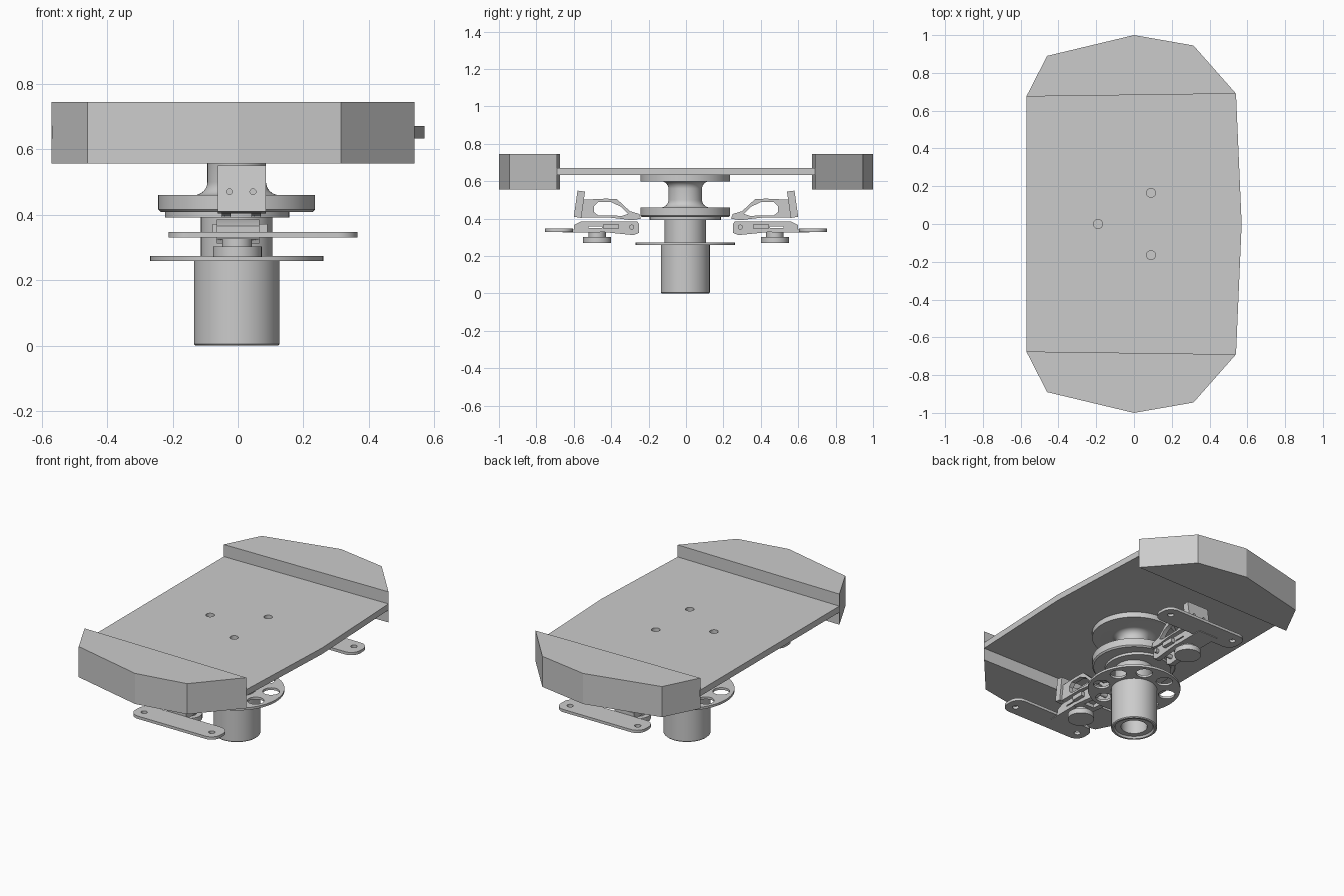
import bpy, bmesh, math
from mathutils import Vector

if "Cube" in bpy.data.objects:
    bpy.data.objects.remove(bpy.data.objects["Cube"])

grey = bpy.data.materials.new("satin_grey")
grey.use_nodes = True
grey.diffuse_color = (0.6, 0.6, 0.6, 1)
grey.node_tree.nodes["Principled BSDF"].inputs["Base Color"].default_value = (0.6, 0.6, 0.6, 1)
CX = -0.004  # column axis


def finish(name, bm):
    bmesh.ops.recalc_face_normals(bm, faces=bm.faces)
    mesh = bpy.data.meshes.new(name)
    bm.to_mesh(mesh)
    bm.free()
    mesh.materials.append(grey)
    ob = bpy.data.objects.new(name, mesh)
    bpy.context.collection.objects.link(ob)
    return ob


def prism(name, points, depth):
    """Closed outline of 3D points pushed along a depth vector."""
    bm = bmesh.new()
    face = bm.faces.new([bm.verts.new(p) for p in points])
    out = bmesh.ops.extrude_face_region(bm, geom=[face])["geom"]
    bmesh.ops.translate(bm, vec=depth, verts=[v for v in out if isinstance(v, bmesh.types.BMVert)])
    return finish(name, bm)


def slab(name, outline, z0, z1):
    return prism(name, [(x, y, z0) for x, y in outline], (0, 0, z1 - z0))


def side_plate(name, outline, x0, x1):
    return prism(name, [(x0, y, z) for y, z in outline], (x1 - x0, 0, 0))


def box(name, x0, x1, y0, y1, z0, z1):
    return slab(name, [(x0, y0), (x1, y0), (x1, y1), (x0, y1)], z0, z1)


def rounded(x0, x1, y0, y1, r, n=8):
    pts = []
    for k, (cx, cy) in enumerate([(x1 - r, y1 - r), (x0 + r, y1 - r), (x0 + r, y0 + r), (x1 - r, y0 + r)]):
        for i in range(n + 1):
            a = (k + i / n) * math.pi / 2
            pts.append((cx + r * math.cos(a), cy + r * math.sin(a)))
    return pts


def circle(x, y, r, n=32):
    return [(x + r * math.cos(i * math.tau / n), y + r * math.sin(i * math.tau / n)) for i in range(n)]


def disc(name, x, y, r, z0, z1):
    return slab(name, circle(x, y, r, 64 if r > 0.1 else 32), z0, z1)


def cut(ob, cutters):
    for c in cutters:
        c.hide_render = True
        m = ob.modifiers.new("cut", "BOOLEAN")
        m.operation, m.solver, m.object = "DIFFERENCE", "EXACT", c
        bpy.context.view_layer.objects.active = ob
        bpy.ops.object.modifier_apply(modifier=m.name)
        bpy.data.objects.remove(c)
    return ob


def lathe(name, profile, steps=64):
    bm = bmesh.new()
    verts = [bm.verts.new((CX + r, CX, z)) for r, z in profile]
    edges = [bm.edges.new(p) for p in zip(verts, verts[1:])]
    bmesh.ops.spin(bm, geom=verts + edges, cent=(CX, CX, 0), axis=(0, 0, 1),
                   angle=math.tau, steps=steps, use_duplicate=False)
    bmesh.ops.remove_doubles(bm, verts=bm.verts, dist=0.0002)
    return finish(name, bm)


# Deck plate with three bolt holes
deck = slab("deck_plate", [(-0.57, -0.68), (0.54, -0.69), (0.57, 0), (0.54, 0.69), (-0.57, 0.68)], 0.633, 0.671)
bolts = [(0.09, 0.165), (0.09, -0.165), (-0.19, 0)]
cut(deck, [disc("hole", x, y, 0.024, 0.6, 0.7) for x, y in bolts])

# Faceted end blocks
end = [(-0.57, 0.675), (0.54, 0.69), (0.315, 0.945), (0, 1), (-0.46, 0.89)]
for s, side in ((1, "rear"), (-1, "front")):
    slab(side + "_end_block", [(x, s * y) for x, y in end], 0.557, 0.745)

# Spool: two flanges joined by a filleted neck
fillet = [(0.09 + 0.04 * (1 - math.cos(a)), 0.04 * (1 - math.sin(a)))
          for a in [i * math.pi / 16 for i in range(8, -1, -1)]]
lower = [(r, 0.46 + 0.04 - z) for r, z in fillet]
upper = [(r, 0.56 + z) for r, z in fillet]
neck = [(0.13, 0.46)] + [(0.09 + 0.04 * (1 - math.sin(a)), 0.46 + 0.04 * (1 - math.cos(a)))
                         for a in [i * math.pi / 16 for i in range(9)]]
neck += [(r, 1.06 - z) for r, z in reversed(neck)]
lathe("spool", [(0, 0.408), (0.232, 0.408), (0.24, 0.416), (0.24, 0.46)] + neck
      + [(0.24, 0.6), (0.24, 0.633), (0, 0.633)])
disc("spool_under_plate", -0.033, CX, 0.19, 0.392, 0.408)

# Hollow column with collar
lathe("column", [(0.075, 0.24), (0.075, 0.012), (0.108, 0.012), (0.115, 0), (0.126, 0), (0.131, 0.005),
                 (0.131, 0.258), (0.11, 0.262), (0.11, 0.4), (0, 0.4), (0, 0.24), (0.075, 0.24)])

# Perforated ring
ring = disc("perforated_disc", CX, CX, 0.265, 0.259, 0.273)
ring_holes = []
for i in range(8):
    a = (i + 0.5) * math.tau / 8
    ring_holes.append(disc("hole", CX + 0.195 * math.cos(a), CX + 0.195 * math.sin(a), 0.047, 0.2, 0.3))
cut(ring, ring_holes)


# Side arm assembly, built at the rear and mirrored to the front
def arm_parts():
    bar = slab("mounting_bar", rounded(-0.213, 0.365, 0.605, 0.753, 0.06), 0.33, 0.347)
    yield cut(bar, [disc("hole", x, 0.69, 0.018, 0.3, 0.4) for x in (-0.155, 0.305)])
    yield box("bar_tongue", -0.066, 0.066, 0.46, 0.66, 0.326, 0.342)
    carrier = side_plate("lower_carrier", [(0.25, 0.325), (0.28, 0.312), (0.44, 0.328), (0.6, 0.328), (0.6, 0.365),
                                           (0.56, 0.385), (0.26, 0.385), (0.25, 0.37)], -0.066, 0.066)
    yield cut(carrier, [box("slot", -0.1, 0.1, 0.45, 0.52, 0.35, 0.357),
                        box("channel", -0.034, 0.034, 0.2, 0.4, 0.3, 0.4)])
    pivot = [(-0.075, 0.29 + p, 0.355 + q) for p, q in circle(0, 0, 0.013, 20)]
    yield prism("pivot_pin", pivot, (0.16, 0, 0))
    yield box("carrier_cheeks", -0.078, 0.09, 0.36, 0.44, 0.345, 0.372)
    yield disc("motor_neck", -0.003, 0.475, 0.046, 0.295, 0.33)
    yield disc("motor_puck", -0.002, 0.475, 0.075, 0.27, 0.302)
    # Slotted upper arm
    arm = side_plate("slotted_arm", [(0.24, 0.4), (0.29, 0.392), (0.4, 0.405), (0.58, 0.405), (0.58, 0.5),
                                     (0.43, 0.507), (0.37, 0.505), (0.3, 0.44), (0.25, 0.425)], -0.05, 0.07)
    slot = side_plate("slot", [(0.31, 0.425), (0.34, 0.415), (0.47, 0.418), (0.492, 0.435), (0.492, 0.465),
                               (0.47, 0.488), (0.4, 0.488), (0.35, 0.465)], -0.1, 0.12)
    yield cut(arm, [slot, box("gap", -0.022, 0.042, 0.2, 0.53, 0.3, 0.6)])
    # Tilted end pad with two holes
    pad = side_plate("end_pad", [(0.6, 0.41), (0.58, 0.55), (0.54, 0.545), (0.56, 0.404)], -0.063, 0.085)
    pad_holes = [prism("hole", [(x + p, 0.57, 0.47 + q) for p, q in circle(0, 0, 0.009, 16)], (0, 0.1, 0))
                 for x in (-0.026, 0.046)]
    yield cut(pad, pad_holes)


for part in list(arm_parts()):
    mesh = part.data.copy()
    bm = bmesh.new()
    bm.from_mesh(mesh)
    for v in bm.verts:
        v.co.y = -v.co.y
    finish("front_" + part.name, bm)
    bpy.data.meshes.remove(mesh)
    part.name = "rear_" + part.name

# Smooth the round parts, keep edges sharp
for ob in bpy.context.scene.objects:
    if ob.type == "MESH" and "block" not in ob.name:
        bpy.ops.object.select_all(action="DESELECT")
        ob.select_set(True)
        bpy.context.view_layer.objects.active = ob
        bpy.ops.object.shade_smooth_by_angle(angle=math.radians(30))
